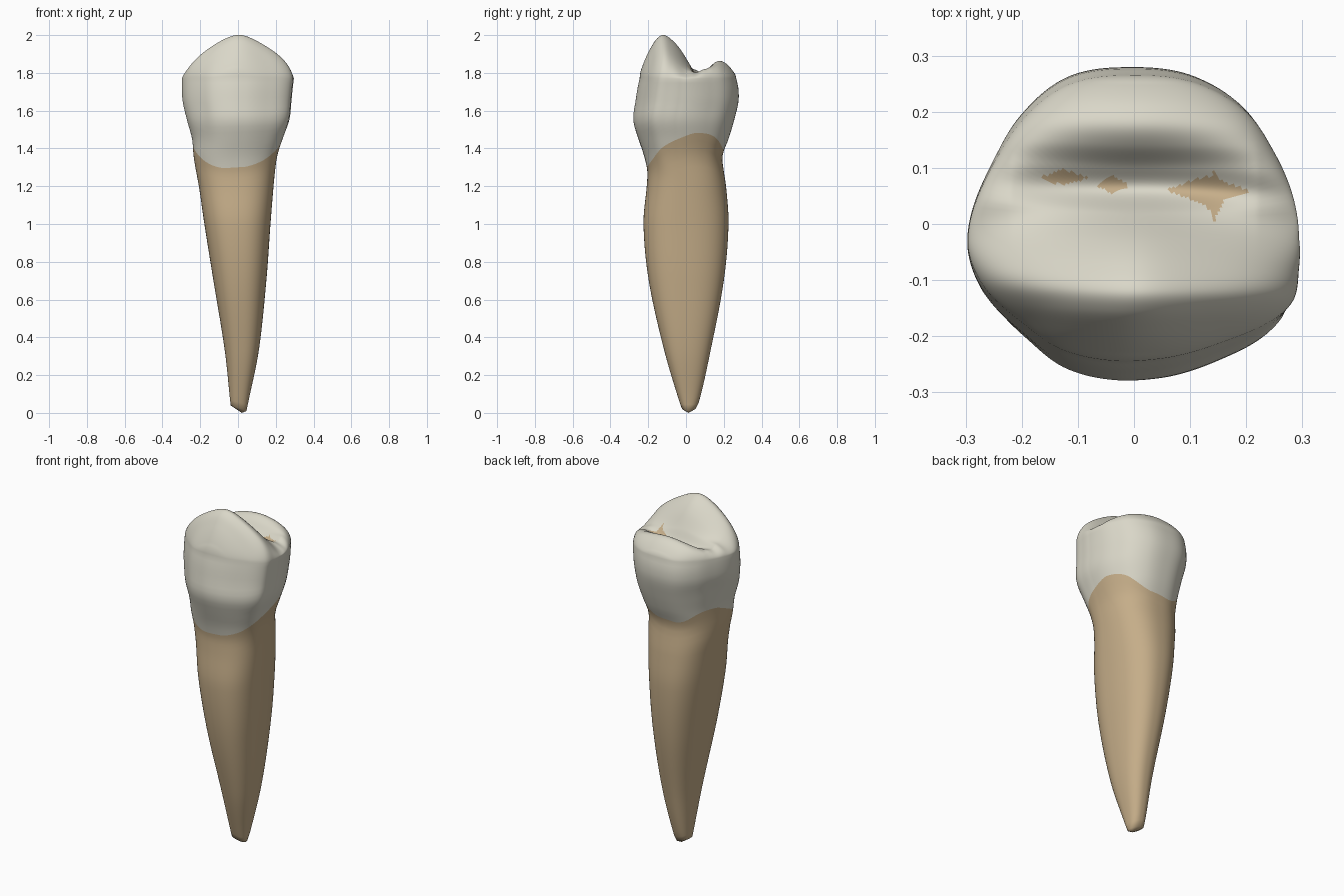
import bpy
import bmesh
from math import sin, cos, pi, exp, hypot, degrees

if "Cube" in bpy.data.objects:
    bpy.data.objects.remove(bpy.data.objects["Cube"])

SEGMENTS = 160
CAP_RINGS = 60
NECK = 1.4       # nominal level where enamel meets root
SHOULDER = 1.77  # level where the chewing surface begins

# Silhouette: height, left x, right x, front y, back y
PROFILE = [
    (0.00, -0.033, 0.043, -0.012, 0.036),
    (0.05, -0.04, 0.053, -0.032, 0.066),
    (0.33, -0.07, 0.11, -0.115, 0.13),
    (0.70, -0.13, 0.15, -0.197, 0.2),
    (1.00, -0.178, 0.172, -0.225, 0.225),
    (1.20, -0.207, 0.188, -0.208, 0.212),
    (1.28, -0.222, 0.196, -0.205, 0.2),
    (1.36, -0.235, 0.207, -0.222, 0.193),
    (1.45, -0.243, 0.235, -0.252, 0.225),
    (1.55, -0.27, 0.27, -0.28, 0.255),
    (1.65, -0.293, 0.281, -0.268, 0.278),
    (1.72, -0.297, 0.288, -0.257, 0.277),
    (1.77, -0.296, 0.294, -0.246, 0.266),
]
# Crown plan: angle, radius as a share of an oval's
PLAN = [(0, 1), (31, 1), (48, 1.03), (67, 1.025), (90, 1), (113, 1.02), (133, 0.99),
        (153, 0.96), (180, 1), (200, 0.99), (225, 0.96), (244, 1.0), (264, 1), (279, 0.99),
        (303, 1), (330, 1.09), (346, 1.03), (360, 1)]
# Enamel edge height by y, and chewing surface height by y
ENAMEL_EDGE = [(-0.23, 1.30), (-0.2, 1.325), (-0.12, 1.395), (0, 1.455), (0.05, 1.47),
               (0.13, 1.455), (0.2, 1.39)]
CUSPS = [(-0.23, 1.895), (-0.19, 1.945), (-0.155, 1.986), (-0.12, 2.002), (-0.075, 1.975),
         (-0.03, 1.925), (0.02, 1.845), (0.06, 1.78), (0.1, 1.8), (0.14, 1.845),
         (0.175, 1.867), (0.21, 1.862), (0.25, 1.84)]


def curve(table, t, column=1):
    """Smooth interpolation through the rows of a table."""
    t = min(max(t, table[0][0]), table[-1][0])
    i = 0
    while i < len(table) - 2 and t > table[i + 1][0]:
        i += 1

    def slope(k):
        a, b = table[max(k - 1, 0)], table[min(k + 1, len(table) - 1)]
        return (b[column] - a[column]) / (b[0] - a[0])

    p, q = table[i], table[i + 1]
    h = q[0] - p[0]
    u = (t - p[0]) / h
    bend = u * (1 - u)
    ease = u * u * (3 - 2 * u)
    return p[column] + (q[column] - p[column]) * ease + h * bend * ((1 - u) * slope(i) - u * slope(i + 1))


def outline(z, angle):
    """Point on the cross-section: a rounded root easing into the crown plan."""
    left, right, front, back = (curve(PROFILE, z, k) for k in (1, 2, 3, 4))
    c, s = cos(angle), sin(angle)
    crown = min(max((z - 1.25) / 0.35, 0), 1)
    oval = (abs(c) ** 2.4 + abs(s) ** 2.4) ** (-1 / 2.4)
    radius = oval + crown * (curve(PLAN, degrees(angle)) - oval)
    mid_x = (left + right) / 2
    mid_y = front + (back - front) * 0.43
    reach_y = back - mid_y if s > 0 else mid_y - front
    return mid_x + (right - mid_x) * c * radius, mid_y + reach_y * s * radius


def wall_ring(bm, level):
    """Ring of vertices, bent at the enamel edge and slanted at the root tip."""
    bend = max(0, 1 - abs(level - NECK) / 0.3)
    slant = max(0, 1 - level / 0.15) * 0.4
    ring = []
    for i in range(SEGMENTS):
        angle = 2 * pi * i / SEGMENTS
        x, y = outline(level, angle)
        z = level + bend * (curve(ENAMEL_EDGE, y) + 0.06 * x - NECK) + slant * max(0, 0.045 - x)
        ring.append(bm.verts.new((*outline(z, angle), z)))
    return ring


def chewing_height(x, y, r):
    """Two cusps, a groove between them and rounded outer edges."""
    height = curve(CUSPS, y - 0.06 * (hypot(min(x, 0), 0.05) - 0.05))
    groove = exp(-((y - 0.08) / 0.07) ** 2)
    ridge_fall = 0.58 if y < 0.08 else 0.2
    height += groove * 0.8 * min(abs(x), 0.22) ** 2
    height -= (1 - groove) * ridge_fall * (hypot(x - 0.005, 0.06) - 0.06)
    return SHOULDER + (height - SHOULDER) * max(0, 1 - r ** 7) ** 0.6


def chewing_ring(bm, r):
    ring = []
    for i in range(SEGMENTS):
        edge_x, edge_y = outline(SHOULDER, 2 * pi * i / SEGMENTS)
        x, y = edge_x * r, edge_y * r
        ring.append(bm.verts.new((x, y, chewing_height(x, y, r))))
    return ring


def bridge(bm, rings):
    for low, high in zip(rings, rings[1:]):
        for i in range(SEGMENTS):
            j = (i + 1) % SEGMENTS
            bm.faces.new((low[i], low[j], high[j], high[i]))


def close(bm, ring, point):
    tip = bm.verts.new(point)
    for i in range(SEGMENTS):
        bm.faces.new((ring[i], ring[(i + 1) % SEGMENTS], tip))


def material(name, color):
    mat = bpy.data.materials.new(name)
    mat.use_nodes = True
    mat.diffuse_color = (*color, 1)
    shader = mat.node_tree.nodes["Principled BSDF"]
    shader.inputs["Base Color"].default_value = (*color, 1)
    shader.inputs["Roughness"].default_value = 0.6
    return mat


def finish(bm, name, materials):
    mesh = bpy.data.meshes.new(name)
    bm.to_mesh(mesh)
    bm.free()
    obj = bpy.data.objects.new(name, mesh)
    bpy.context.collection.objects.link(obj)
    for mat in materials:
        mesh.materials.append(mat)
    for poly in mesh.polygons:
        poly.use_smooth = True


def levels(start, end, count):
    return [start + (end - start) * k / count for k in range(count + 1)]


enamel = material("ivory enamel", (0.70, 0.68, 0.58))
dentin = material("tan root", (0.56, 0.42, 0.25))

# Root
bm = bmesh.new()
rings = [wall_ring(bm, z) for z in levels(0.01, NECK, 40)]
bridge(bm, rings)
close(bm, rings[0][::-1], (0.02, 0.013, 0.0))
finish(bm, "root", [dentin])

# Crown: walls, then the chewing surface
bm = bmesh.new()
rings = [wall_ring(bm, z) for z in levels(NECK, SHOULDER, 16)]
rings += [chewing_ring(bm, 1 - 0.98 * (k / CAP_RINGS) ** 1.4) for k in range(1, CAP_RINGS + 1)]
bridge(bm, rings)
close(bm, rings[-1], (0, 0, chewing_height(0, 0, 0)))

# Exposed patches along the groove: centre x, centre y, half width, half depth
PATCHES = [(-0.125, 0.083, 0.04, 0.014), (-0.037, 0.069, 0.028, 0.015),
           (0.13, 0.06, 0.068, 0.024), (0.143, 0.05, 0.018, 0.042)]
for face in bm.faces:
    centre = face.calc_center_median()
    if centre.z > SHOULDER:
        for x, y, wide, deep in PATCHES:
            if abs(centre.x - x) / wide + abs(centre.y - y) / deep < 1.1:
                face.material_index = 1
finish(bm, "crown", [enamel, dentin])
